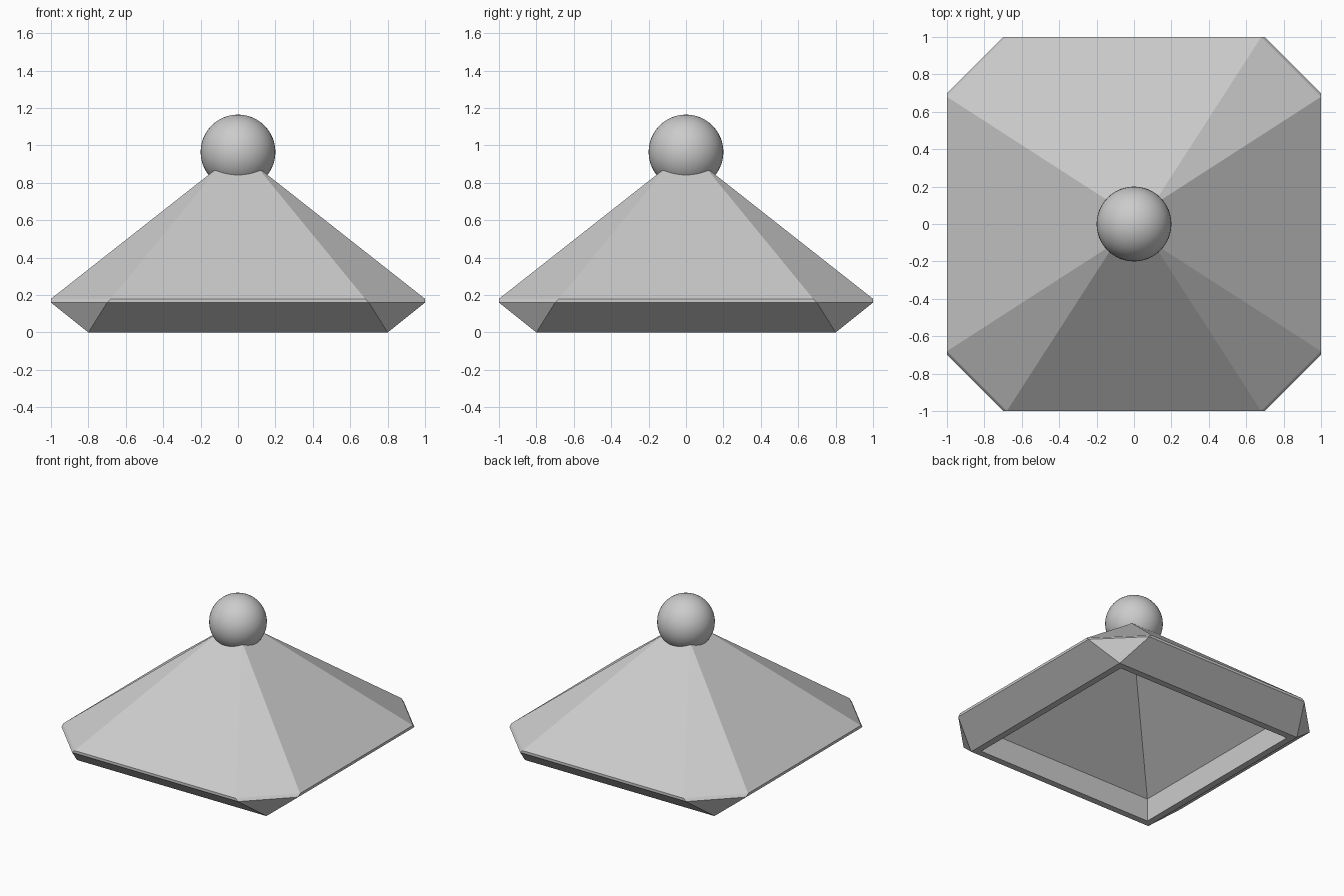
import bpy, bmesh
from mathutils import Vector

cube = bpy.data.objects.get("Cube")
if cube:
    bpy.data.objects.remove(cube, do_unlink=True)

# Single plain grey
grey = bpy.data.materials.new("grey")
grey.use_nodes = True
colour = (0.6, 0.6, 0.6, 1)
grey.diffuse_color = colour
grey.node_tree.nodes["Principled BSDF"].inputs["Base Color"].default_value = colour


def ring(bm, a, b, z):
    """Add the points (+-a, +-b) and (+-b, +-a) at height z."""
    points = {(sx * p, sy * q) for p, q in ((a, b), (b, a))
              for sx in (-1, 1) for sy in (-1, 1)}
    for x, y in sorted(points):
        bm.verts.new((x, y, z))


# Roof cap: convex shell with cut corners
bm = bmesh.new()
ring(bm, 0.8, 0.8, 0)
ring(bm, 0.7, 1, 0.16)
ring(bm, 0.68, 1, 0.18)
ring(bm, 0.1, 0.1, 0.888)
bmesh.ops.convex_hull(bm, input=bm.verts[:])
bmesh.ops.dissolve_limit(bm, angle_limit=0.01, verts=bm.verts[:], edges=bm.edges[:])
bmesh.ops.recalc_face_normals(bm, faces=bm.faces[:])

# Hollow underside: flat lip, upright walls, pyramid ceiling
base = min(bm.faces, key=lambda f: f.calc_center_median().z)
bmesh.ops.inset_region(bm, faces=[base], thickness=0.05, use_even_offset=True)
ceiling = bmesh.ops.extrude_discrete_faces(bm, faces=[base])["faces"][0]
bmesh.ops.translate(bm, verts=ceiling.verts[:], vec=Vector((0, 0, 0.175)))
peak = bmesh.ops.poke(bm, faces=[ceiling])["verts"][0]
peak.co.z = 0.76

mesh = bpy.data.meshes.new("roof_cap")
bm.to_mesh(mesh)
bm.free()
roof = bpy.data.objects.new("roof_cap", mesh)
bpy.context.collection.objects.link(roof)
mesh.materials.append(grey)

# Ball finial on the peak
bpy.ops.mesh.primitive_uv_sphere_add(segments=48, ring_count=24, radius=0.2,
                                     location=(0, 0, 0.965))
ball = bpy.context.object
ball.name = "ball_finial"
ball.data.materials.append(grey)
bpy.ops.object.shade_smooth()
